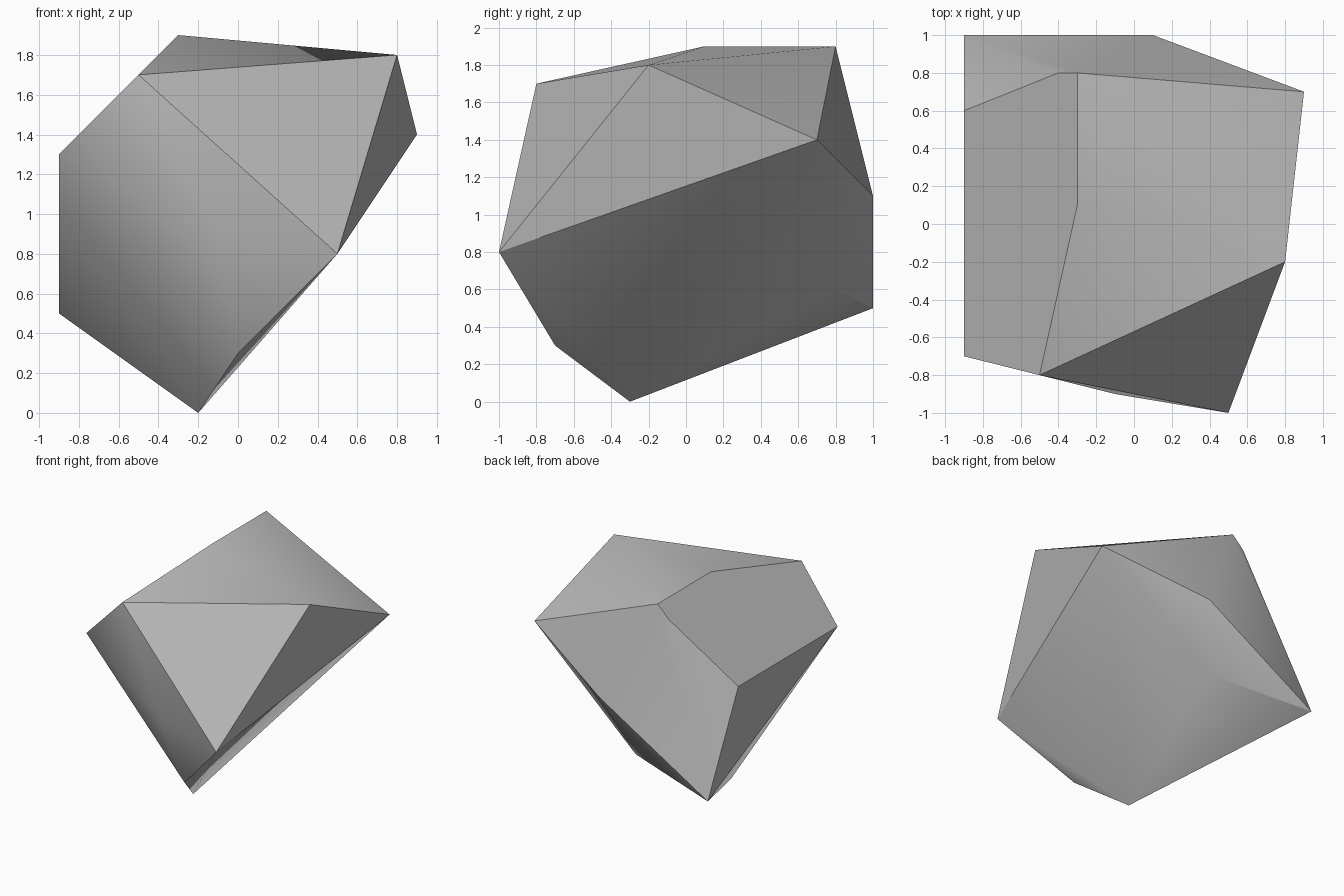
import bpy
import bmesh
import math

# Remove the default object
cube = bpy.data.objects.get("Cube")
if cube:
    bpy.data.objects.remove(cube, do_unlink=True)

# Stone material
stone = bpy.data.materials.new("stone_grey")
stone.use_nodes = True
grey = (0.5, 0.5, 0.5, 1)
stone.diffuse_color = grey
stone.node_tree.nodes["Principled BSDF"].inputs["Base Color"].default_value = grey

# Corner points of the chipped rock
top_ridge = [(-.3, .1, 1.9), (-.3, .8, 1.9), (-.4, .8, 1.8)]
upper_rim = [(-.5, -.8, 1.7), (.8, -.2, 1.8), (.9, .7, 1.4), (.1, 1, 1.1),
             (-.9, .6, 1.3), (-.9, -.7, 1.3)]
lower_rim = [(-.1, -.9, .9), (.5, -1, .8), (-.1, .8, .6), (-.9, 1, .5)]
foot = [(0, -.7, .3), (-.2, -.3, 0)]

# Wrap the corners in a convex shell
bm = bmesh.new()
for point in top_ridge + upper_rim + lower_rim + foot:
    bm.verts.new(point)
bmesh.ops.convex_hull(bm, input=bm.verts)

# Merge coplanar triangles into single facets
bmesh.ops.dissolve_limit(bm, angle_limit=math.radians(0.2),
                         verts=bm.verts, edges=bm.edges)
bmesh.ops.recalc_face_normals(bm, faces=bm.faces)

mesh = bpy.data.meshes.new("rock")
bm.to_mesh(mesh)
bm.free()
mesh.materials.append(stone)

# Soft shading over shallow edges, crisp on the chipped ones
rock = bpy.data.objects.new("rock", mesh)
bpy.context.collection.objects.link(rock)
bpy.ops.object.select_all(action='DESELECT')
rock.select_set(True)
bpy.context.view_layer.objects.active = rock
bpy.ops.object.shade_smooth_by_angle(angle=math.radians(30))
